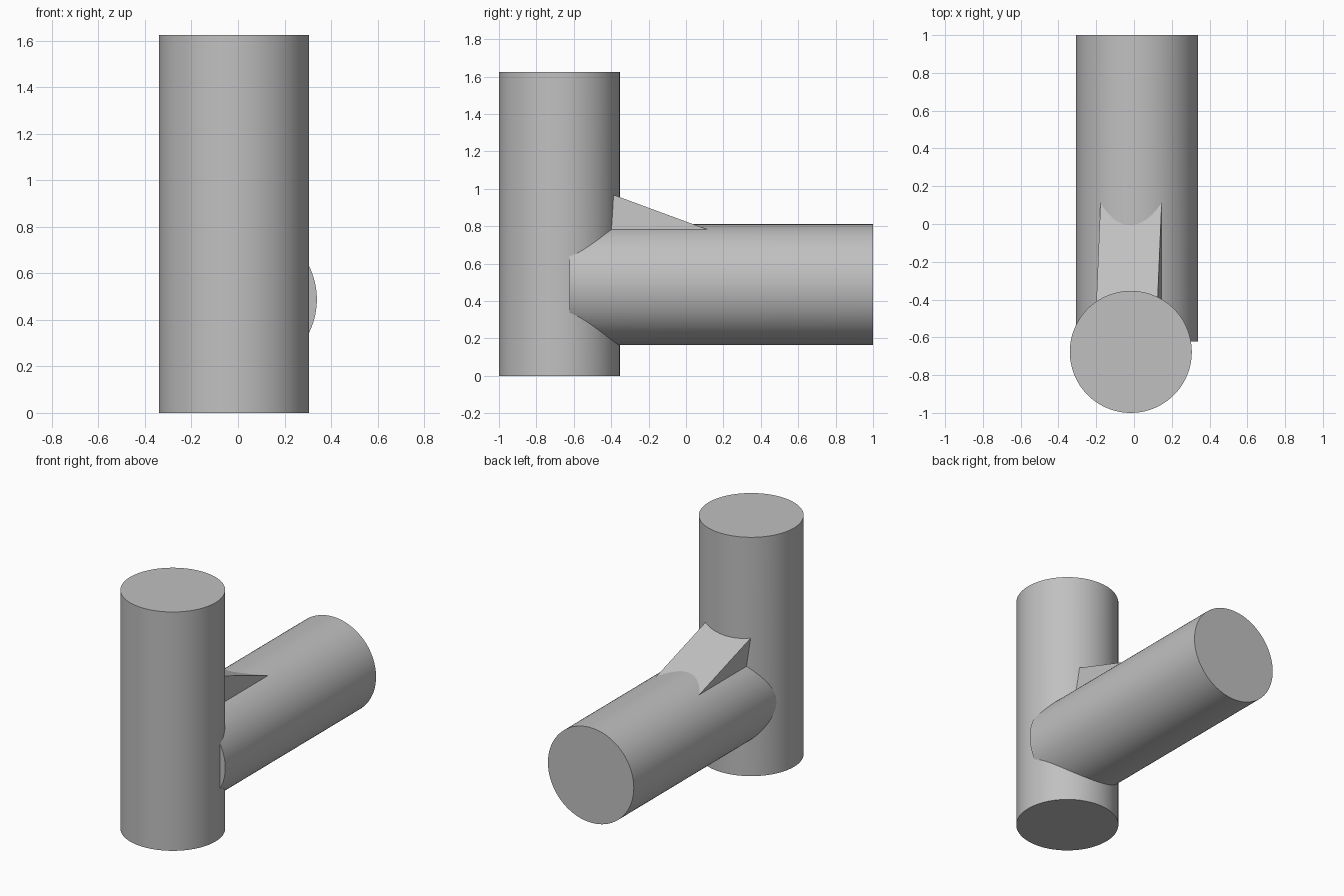
import bpy
from math import radians, pi
from mathutils import Matrix

cube = bpy.data.objects.get("Cube")
if cube:
    bpy.data.objects.remove(cube, do_unlink=True)

RADIUS = 0.323
POST = (-0.017, -0.677)      # post axis, x and y
ARM = (0.016, 0.488)         # arm axis, x and z

grey = bpy.data.materials.new("plain grey")
grey.use_nodes = True
colour = (0.53, 0.53, 0.53, 1)
grey.diffuse_color = colour
grey.node_tree.nodes["Principled BSDF"].inputs["Base Color"].default_value = colour


def cylinder(name, length, location, rotation=(0, 0, 0)):
    bpy.ops.mesh.primitive_cylinder_add(vertices=128, radius=RADIUS, depth=length,
                                        location=location, rotation=rotation)
    obj = bpy.context.object
    obj.name = name
    obj.data.materials.append(grey)
    return obj


def wedge(name, half_width, profile):
    """Extrude a y-z profile across x, about the local origin."""
    n = len(profile)
    verts = [(x, y, z) for x in (-half_width, half_width) for y, z in profile]
    faces = [tuple(range(n))[::-1], tuple(range(n, 2 * n))]
    faces += [(i, (i + 1) % n, n + (i + 1) % n, n + i) for i in range(n)]
    mesh = bpy.data.meshes.new(name)
    mesh.from_pydata(verts, [], faces)
    mesh.materials.append(grey)
    obj = bpy.data.objects.new(name, mesh)
    bpy.context.collection.objects.link(obj)
    return obj


# Upright post and the slightly offset arm running to the back
post = cylinder("post_with_arm", 1.625, (*POST, 0.8125))
arm = cylinder("arm", 1.622, (ARM[0], 0.189, ARM[1]), (pi / 2, 0, 0))

# Sloping gusset, turned a little about the arm axis
gusset = wedge("gusset", 0.163, [(-0.5, 0.1), (0.115, 0.1), (0.115, 0.278), (-0.5, 0.506)])
gusset.matrix_world = (Matrix.Translation((ARM[0], 0, ARM[1]))
                       @ Matrix.Rotation(radians(-6.5), 4, 'Y'))

# Fuse everything into one solid
bpy.ops.object.select_all(action='DESELECT')
bpy.context.view_layer.objects.active = post
post.select_set(True)
for part in (arm, gusset):
    fuse = post.modifiers.new("fuse", 'BOOLEAN')
    fuse.operation = 'UNION'
    fuse.solver = 'EXACT'
    fuse.object = part
    bpy.ops.object.modifier_apply(modifier=fuse.name)
    bpy.data.objects.remove(part, do_unlink=True)

bpy.ops.object.shade_smooth_by_angle(angle=radians(20))
